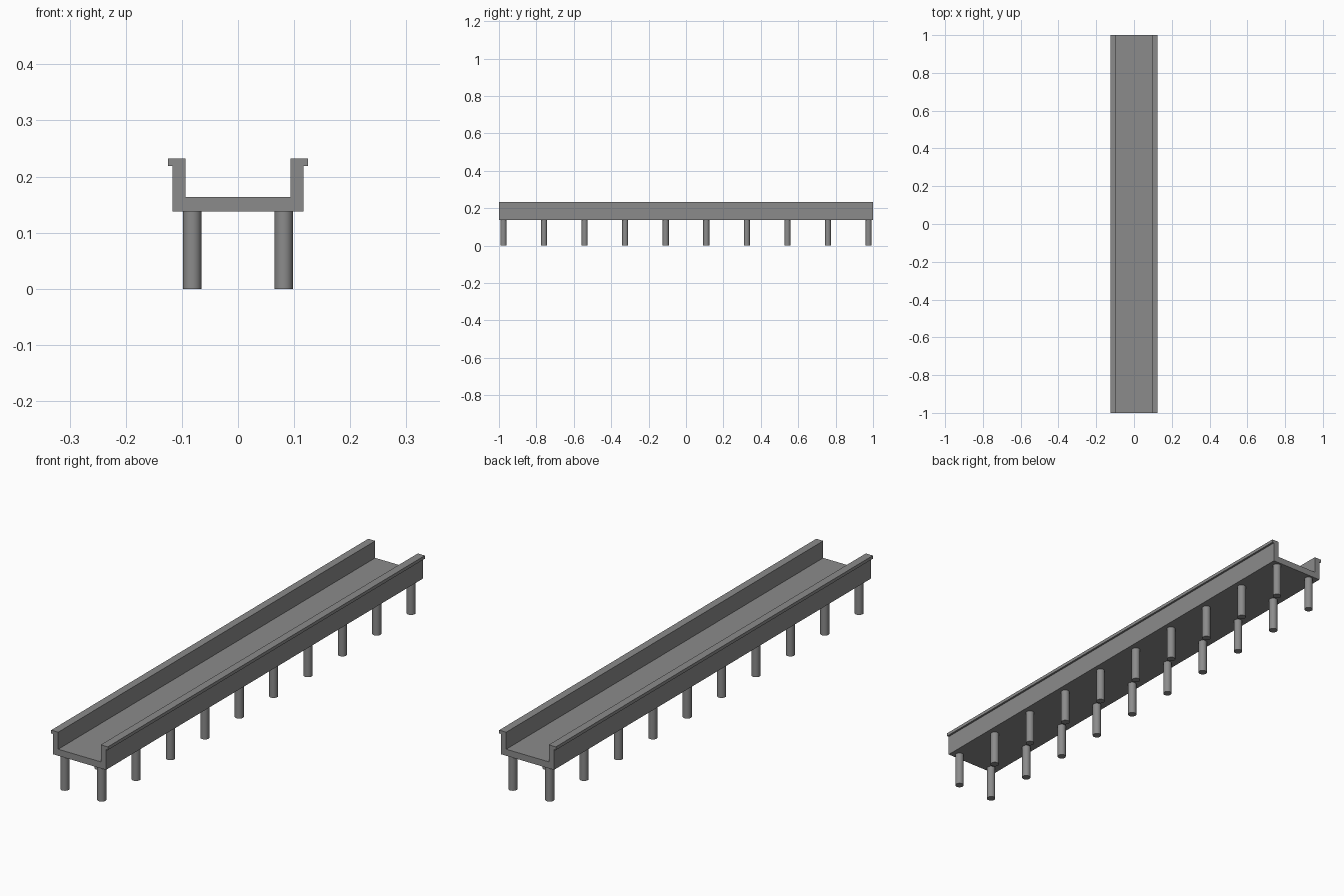
import bpy
import bmesh
import math

cube = bpy.data.objects.get("Cube")
if cube:
    bpy.data.objects.remove(cube, do_unlink=True)

LENGTH = 2.0
DECK_BOTTOM = 0.138
PILLAR_PAIRS = 10
PILLAR_RADIUS = 0.0165
PILLAR_X = 0.0815
PILLAR_END_Y = 0.976

concrete = bpy.data.materials.new("concrete_grey")
concrete.use_nodes = True
grey = (0.26, 0.26, 0.26, 1)
concrete.diffuse_color = grey
concrete.node_tree.nodes["Principled BSDF"].inputs["Base Color"].default_value = grey


def add_object(name, bm):
    bmesh.ops.recalc_face_normals(bm, faces=bm.faces)
    mesh = bpy.data.meshes.new(name)
    bm.to_mesh(mesh)
    bm.free()
    mesh.materials.append(concrete)
    obj = bpy.data.objects.new(name, mesh)
    bpy.context.collection.objects.link(obj)
    return obj


# Trough-shaped deck: half cross-section, mirrored and extruded along y
half = [(0.117, DECK_BOTTOM), (0.117, 0.219), (0.125, 0.219),
        (0.125, 0.232), (0.094, 0.232), (0.094, 0.164)]
profile = half + [(-x, z) for x, z in reversed(half)]
bm = bmesh.new()
section = bm.faces.new([bm.verts.new((x, -LENGTH / 2, z)) for x, z in profile])
extruded = bmesh.ops.extrude_face_region(bm, geom=[section], use_keep_orig=True)
far_verts = [v for v in extruded["geom"] if isinstance(v, bmesh.types.BMVert)]
bmesh.ops.translate(bm, verts=far_verts, vec=(0, LENGTH, 0))
add_object("bridge_deck", bm)

# Two rows of round pillars
for side, x in (("left", PILLAR_X), ("right", -PILLAR_X)):
    for i in range(PILLAR_PAIRS):
        bm = bmesh.new()
        bmesh.ops.create_cone(bm, cap_ends=True, segments=32, radius1=PILLAR_RADIUS,
                              radius2=PILLAR_RADIUS, depth=DECK_BOTTOM)
        y = -PILLAR_END_Y + 2 * PILLAR_END_Y * i / (PILLAR_PAIRS - 1)
        pillar = add_object(f"{side}_pillar_{i + 1}", bm)
        pillar.location = (x, y, DECK_BOTTOM / 2)
        bpy.ops.object.select_all(action="DESELECT")
        pillar.select_set(True)
        bpy.context.view_layer.objects.active = pillar
        bpy.ops.object.shade_smooth_by_angle(angle=math.radians(30))
